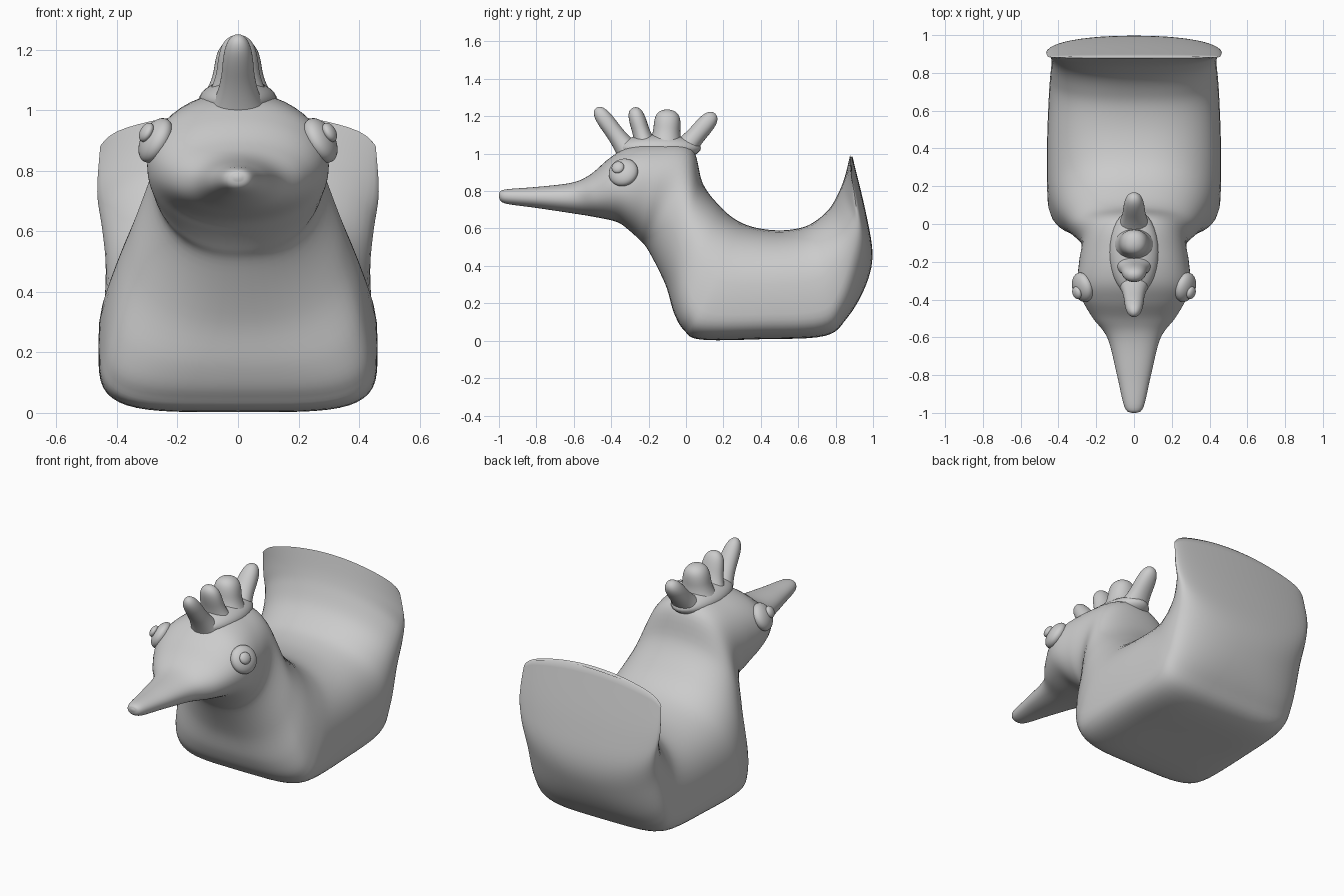
import bpy, math
from mathutils import Vector

if "Cube" in bpy.data.objects:
    bpy.data.objects.remove(bpy.data.objects["Cube"])

N = 48


def spline(a, b, c, d, t):
    return [0.5 * (2*q + (r-p)*t + (2*p-5*q+4*r-s)*t*t + (3*q-p-3*r+s)*t**3)
            for p, q, r, s in zip(a, b, c, d)]


def power(v, e):
    return math.copysign(abs(v) ** (2 / e), v)


def loft(name, stations, steps):
    """Skin over rings; station: top y, top z, bottom y, bottom z, half width."""
    n = len(stations)
    rows = []
    for i in range(n - 1):
        quad = [stations[min(max(i + k, 0), n - 1)] for k in (-1, 0, 1, 2)]
        rows += [spline(*quad, k / steps) for k in range(steps)]
    rows.append(stations[-1])
    verts, faces = [], []
    for ty, tz, by, bz, w in rows:
        # squarer and lower-slung near the ground, arched rim toward the tail tip
        g = math.exp(-(bz / .2) ** 2)
        top, bot = Vector((0, ty, tz)), Vector((0, by, bz))
        mid = bot.lerp(top, .5 - .12 * g)
        drop = .1 * max(0, (ty - .8) / .08) ** 2
        for k in range(N):
            a = 2 * math.pi * k / N
            upper = math.sin(a) >= 0
            e = 2.15 + g * (.35 if upper else 2.2)
            cx, sx = power(math.cos(a), e), power(math.sin(a), e)
            p = mid.lerp(top if upper else bot, abs(sx))
            verts.append((w * cx, p.y, p.z - drop * (.8 * cx**2 + .35 * cx**16)))
    for r in range(len(rows) - 1):
        for k in range(N):
            m = (k + 1) % N
            faces.append((r*N + k, r*N + m, (r+1)*N + m, (r+1)*N + k))
    faces.append(tuple(reversed(range(N))))
    faces.append(tuple((len(rows) - 1) * N + k for k in range(N)))
    me = bpy.data.meshes.new(name)
    me.from_pydata(verts, [], faces)
    ob = bpy.data.objects.new(name, me)
    bpy.context.collection.objects.link(ob)
    bpy.ops.object.select_all(action='DESELECT')
    ob.select_set(True)
    bpy.context.view_layer.objects.active = ob
    bpy.ops.object.mode_set(mode='EDIT')
    bpy.ops.mesh.select_all(action='SELECT')
    bpy.ops.mesh.normals_make_consistent(inside=False)
    bpy.ops.object.mode_set(mode='OBJECT')
    bpy.ops.object.shade_smooth_by_angle(angle=math.radians(50))


def ball(name, centre, scale, normal=Vector((0, 0, 1))):
    bpy.ops.mesh.primitive_uv_sphere_add(segments=32, ring_count=16, radius=1, location=centre)
    ob = bpy.context.object
    ob.name = name
    ob.scale = scale
    ob.rotation_euler = normal.to_track_quat('Z', 'Y').to_euler()
    bpy.ops.object.shade_smooth()


# Beak and head
beak_head = [
    (-1.0, .785, -1.0, .77, .012),
    (-.97, .808, -.97, .735, .05),
    (-.80, .822, -.80, .71, .09),
    (-.61, .845, -.60, .68, .14),
    (-.51, .89, -.48, .66, .22),
    (-.41, .975, -.37, .635, .28),
    (-.30, 1.04, -.31, .595, .30),
    (-.14, 1.06, -.25, .54, .29),
]
# Neck, body and upswept tail
body_tail = [
    (.03, 1.03, -.20, .48, .28),
    (.09, .84, -.11, .30, .35),
    (.18, .72, -.065, .15, .41),
    (.27, .645, -.01, .055, .445),
    (.37, .605, .08, .006, .46),
    (.50, .59, .40, .008, .46),
    (.62, .605, .74, .025, .45),
    (.70, .645, .86, .12, .442),
    (.77, .71, .955, .28, .437),
    (.82, .80, .997, .45, .45),
    (.85, .88, .965, .67, .465),
    (.878, .995, .89, .985, .455),
]
loft("bird_body", beak_head + body_tail, 6)

# Low ridge under the crest, then the feathers: base, tip, radius along y, radius along x
ball("crest_ridge", (0, -.15, 1.03), (.13, .23, .072))
crest = [
    ((-.30, 1.00), (-.48, 1.245), .046, .05),
    ((-.21, 1.02), (-.28, 1.247), .046, .065),
    ((-.11, 1.02), (-.095, 1.236), .072, .075),
    ((-.03, 1.00), (.155, 1.215), .05, .055),
]
for i, (base, tip, ry, rx) in enumerate(crest):
    b, t = Vector(base), Vector(tip)
    d = t - b
    side = Vector((-d.y, d.x)).normalized()
    rows = []
    for k in range(13):
        f = math.sin(math.pi / 2 * k / 12)
        # flared root, rounded tip
        r = (1 + .5 * max(0, 1 - 1.8 * f) ** 2) * math.sqrt(max(.0005, 1 - f ** 8))
        p, q = b + d * f + side * ry * r, b + d * f - side * ry * r
        rows.append((p.x, p.y, q.x, q.y, rx * r * (1.25 - .35 * f)))
    loft(f"crest_feather_{i + 1}", rows, 2)

# Eyes: flattened ball with a small raised pupil on each side
for s, label in ((-1, "left"), (1, "right")):
    normal = Vector((s * .82, -.25, .45)).normalized()
    centre = Vector((s * .272, -.335, .90))
    ball(f"{label}_eye", centre, (.08, .08, .045), normal)
    ball(f"{label}_pupil", centre + normal * .036 + Vector((0, -.02, .01)), (.034, .034, .02), normal)
